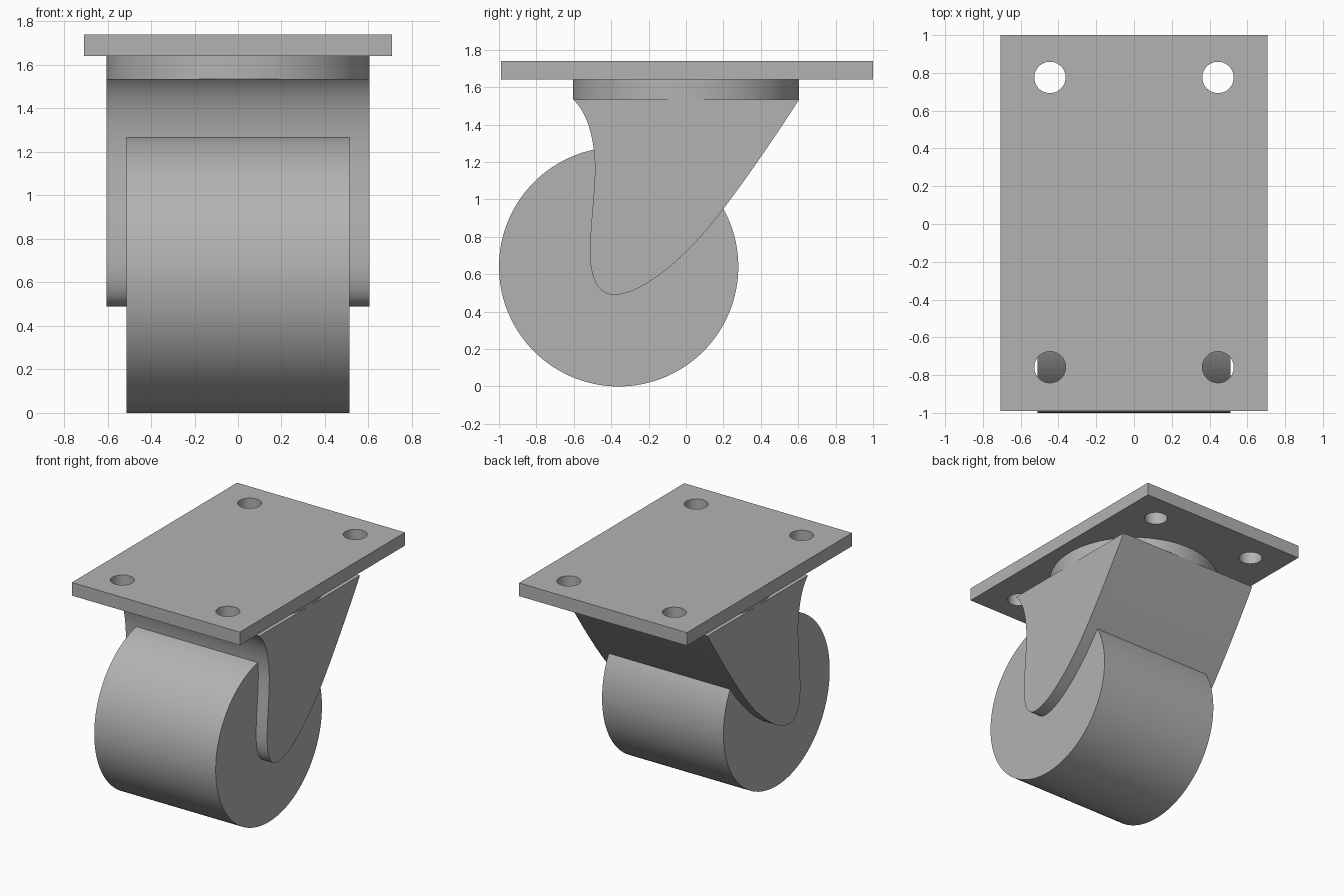
import bpy
import bmesh
from math import pi, radians
from mathutils import Matrix, Vector
from mathutils.geometry import interpolate_bezier

if "Cube" in bpy.data.objects:
    bpy.data.objects.remove(bpy.data.objects["Cube"])

GREY = (0.45, 0.45, 0.45, 1)
steel = bpy.data.materials.new("grey_steel")
steel.use_nodes = True
steel.diffuse_color = GREY
steel.node_tree.nodes["Principled BSDF"].inputs["Base Color"].default_value = GREY


def add_object(name, bm):
    """Turn a bmesh into a finished, sharp-edged smooth object."""
    bmesh.ops.recalc_face_normals(bm, faces=bm.faces)
    mesh = bpy.data.meshes.new(name)
    bm.to_mesh(mesh)
    bm.free()
    mesh.materials.append(steel)
    obj = bpy.data.objects.new(name, mesh)
    bpy.context.collection.objects.link(obj)
    bpy.ops.object.select_all(action="DESELECT")
    obj.select_set(True)
    bpy.context.view_layer.objects.active = obj
    bpy.ops.object.shade_smooth_by_angle(angle=radians(30))
    return obj


def add_cylinder(bm, radius, depth, centre, along_x=False, sides=96):
    turn = Matrix.Rotation(pi / 2, 4, "Y") if along_x else Matrix()
    bmesh.ops.create_cone(bm, cap_ends=True, segments=sides, radius1=radius,
                          radius2=radius, depth=depth,
                          matrix=Matrix.Translation(centre) @ turn)


# Wheel
bm = bmesh.new()
add_cylinder(bm, 0.64, 1.024, (0, -0.36, 0.64), along_x=True, sides=128)
add_object("wheel", bm)

# Swivel disc
bm = bmesh.new()
add_cylinder(bm, 0.605, 0.105, (0, 0, 1.5875))
add_object("swivel_disc", bm)

# Fork: curved side profile (y, z) swept across the width
segments = [
    [(-0.605, 1.535), (-0.52, 1.46), (-0.485, 1.30), (-0.487, 1.15)],
    [(-0.487, 1.15), (-0.49, 1.0), (-0.515, 0.85), (-0.513, 0.70)],
    [(-0.513, 0.70), (-0.51, 0.56), (-0.46, 0.49), (-0.385, 0.49)],
    [(-0.385, 0.49), (-0.22, 0.49), (0.03, 0.72), (0.20, 0.95)],
    [(0.20, 0.95), (0.33, 1.12), (0.50, 1.37), (0.605, 1.535)],
]
HALF_WIDTH = 0.605
profile = []
for i, seg in enumerate(segments):
    points = interpolate_bezier(*[Vector((-HALF_WIDTH, y, z)) for y, z in seg], 17)
    profile += points if i == 0 else points[1:]
bm = bmesh.new()
side = bm.faces.new([bm.verts.new(p) for p in profile])
swept = bmesh.ops.extrude_face_region(bm, geom=[side], use_keep_orig=True)
bmesh.ops.translate(bm, vec=(2 * HALF_WIDTH, 0, 0),
                    verts=[g for g in swept["geom"] if isinstance(g, bmesh.types.BMVert)])
add_object("fork", bm)

# Mounting plate with four bolt holes
bm = bmesh.new()
bmesh.ops.create_cube(bm, size=1, matrix=Matrix.Translation((0, 0.005, 1.69))
                      @ Matrix.Diagonal((1.416, 1.99, 0.10, 1)))
plate = add_object("mounting_plate", bm)

bm = bmesh.new()
for x in (-0.445, 0.445):
    for y in (-0.758, 0.776):
        add_cylinder(bm, 0.083, 0.4, (x, y, 1.69), sides=48)
cutter = add_object("bolt_hole_cutter", bm)
cutter.hide_render = True

holes = plate.modifiers.new("bolt_holes", "BOOLEAN")
holes.operation = "DIFFERENCE"
holes.solver = "EXACT"
holes.object = cutter
bpy.context.view_layer.objects.active = plate
bpy.ops.object.modifier_apply(modifier=holes.name)
bpy.data.objects.remove(cutter)
bpy.ops.object.select_all(action="DESELECT")
plate.select_set(True)
bpy.ops.object.shade_smooth_by_angle(angle=radians(30))
